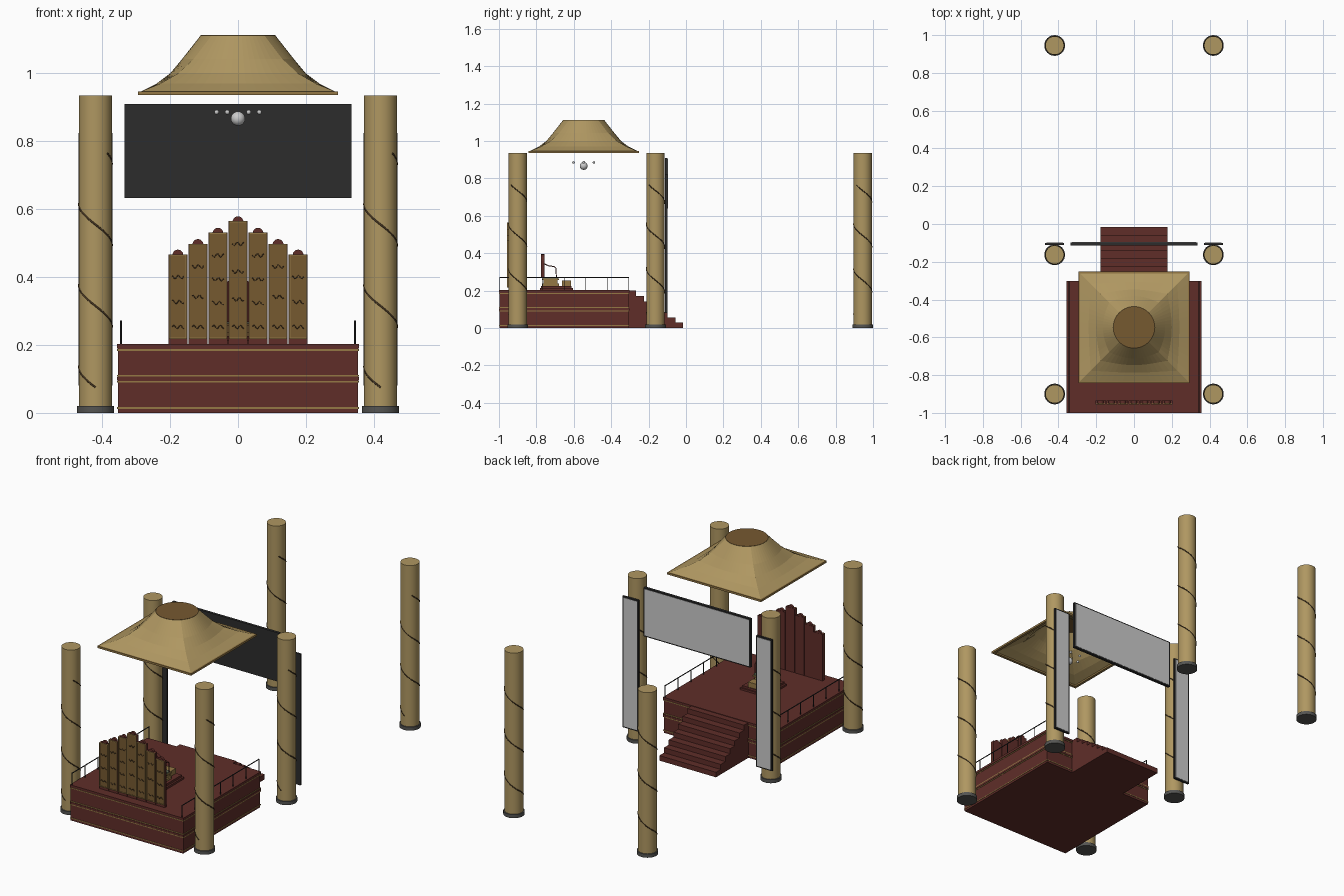
import bpy, bmesh
from math import sin, cos, pi, radians
from mathutils import Matrix, Vector

if "Cube" in bpy.data.objects:
    bpy.data.objects.remove(bpy.data.objects["Cube"])


def mat(name, r, g, b):
    m = bpy.data.materials.new(name)
    m.diffuse_color = (r, g, b, 1)
    m.use_nodes = True
    m.node_tree.nodes["Principled BSDF"].inputs["Base Color"].default_value = m.diffuse_color
    return m


TAN = mat("tan", 0.43, 0.31, 0.12)
BROWN = mat("carved_brown", 0.18, 0.10, 0.03)
GOLD = mat("gold_trim", 0.30, 0.19, 0.06)
RED = mat("dark_red", 0.115, 0.027, 0.022)
DARK = mat("charcoal", 0.025, 0.025, 0.025)
STONE = mat("stone", 0.09, 0.09, 0.085)
CARVE = mat("carving", 0.06, 0.035, 0.015)
TEAL = mat("cushion", 0.16, 0.20, 0.13)


def finish(name, bm, material, smooth=False):
    bmesh.ops.recalc_face_normals(bm, faces=bm.faces)
    me = bpy.data.meshes.new(name)
    bm.to_mesh(me)
    bm.free()
    ob = bpy.data.objects.new(name, me)
    bpy.context.collection.objects.link(ob)
    if material:
        me.materials.append(material)
    if smooth:
        bpy.context.view_layer.objects.active = ob
        ob.select_set(True)
        bpy.ops.object.shade_smooth_by_angle(angle=radians(35))
        ob.select_set(False)
    return ob


def boxes(name, specs, material):
    """Each spec is x0, x1, y0, y1, z0, z1."""
    bm = bmesh.new()
    for x0, x1, y0, y1, z0, z1 in specs:
        m = Matrix.Translation(((x0 + x1) / 2, (y0 + y1) / 2, (z0 + z1) / 2))
        bmesh.ops.create_cube(bm, size=1, matrix=m @ Matrix.Diagonal((x1 - x0, y1 - y0, z1 - z0, 1)))
    return finish(name, bm, material)


def cylinder(name, x, y, z0, z1, r, material, seg=32, r2=None):
    bm = bmesh.new()
    bmesh.ops.create_cone(bm, cap_ends=True, segments=seg, radius1=r, radius2=r2 or r, depth=z1 - z0,
                          matrix=Matrix.Translation((x, y, (z0 + z1) / 2)))
    return finish(name, bm, material, True)


def tubes(name, paths, r, material):
    cu = bpy.data.curves.new(name, 'CURVE')
    cu.dimensions = '3D'
    cu.bevel_depth = r
    cu.bevel_resolution = 1
    cu.use_fill_caps = True
    for pts in paths:
        s = cu.splines.new('POLY')
        s.points.add(len(pts) - 1)
        for p, c in zip(s.points, pts):
            p.co = (*c, 1)
    cu.materials.append(material)
    ob = bpy.data.objects.new(name, cu)
    bpy.context.collection.objects.link(ob)
    return ob


# six columns with stone bases and a spiral vine
for sx in (-1, 1):
    for y in (-0.9, -0.163, 0.945):
        x = sx * 0.42
        cylinder("column_base", x, y, 0, 0.02, 0.055, STONE)
        cylinder("column", x, y, 0.018, 0.935, 0.049, TAN)
        vine = []
        for i in range(70):
            a = -pi / 4 + i * 2 * pi / 24
            vine.append((x + 0.0485 * cos(a), y + 0.0485 * sin(a), 0.765 - i * 0.24 / 24))
        tubes("column_vine", [vine], 0.003, CARVE)

# platform with overhanging top and trim bands
boxes("platform", [(-0.354, 0.354, -0.997, -0.306, 0, 0.2)], RED)
boxes("platform_mouldings", [(-0.357, 0.357, -1, -0.303, a, b)
                             for a, b in ((0.095, 0.106), (0.19, 0.203))], RED)
boxes("platform_trim", [(-0.356, 0.356, -0.999, -0.304, z, z + 0.005)
                        for z in (0.012, 0.089, 0.107, 0.183)], GOLD)

# stairs at the back
boxes("stairs", [(-0.178, 0.178, -0.31, -0.015 - 0.042 * i, 0.0286 * i, 0.0286 * (i + 1))
                 for i in range(7)], RED)

# side railings
for sx in (-1, 1):
    x = sx * 0.345
    posts = [[(x, -0.996 + i * 0.115, 0.2), (x, -0.996 + i * 0.115, 0.272)] for i in range(7)]
    tubes("railing", posts + [[(x, -0.997, 0.27), (x, -0.305, 0.27)]], 0.0027, DARK)

# seven-leaf carved folding screen
boards, faces, frames, waves = [], [], [], []
crest = bmesh.new()
for i in range(-3, 4):
    x = i * 0.059
    top = (0.565, 0.531, 0.498, 0.467)[abs(i)]
    boards.append((x - 0.028, x + 0.028, -0.95, -0.934, 0.2, top))
    faces.append((x - 0.024, x + 0.024, -0.953, -0.949, 0.222, top - 0.004))
    for s in (-1, 1):
        frames.append((x + s * 0.025 - 0.002, x + s * 0.025 + 0.002, -0.956, -0.949, 0.218, top))
    for z in (0.218, top - 0.004):
        frames.append((x - 0.027, x + 0.027, -0.956, -0.949, z, z + 0.004))
    n = 4 if abs(i) < 2 else 3
    for k in range(n):
        z = 0.253 + k * (top - 0.32) / (n - 1)
        waves.append([(x - 0.017 + j * 0.0034, -0.9535, z + 0.005 * sin(j * 1.1 + k)) for j in range(11)])
    # rounded crest
    bmesh.ops.create_cone(crest, cap_ends=True, segments=20, radius1=0.016, radius2=0.016, depth=0.014,
                          matrix=Matrix.Translation((x, -0.942, top - 0.002)) @ Matrix.Rotation(pi / 2, 4, 'X'))
boxes("screen_boards", boards, RED)
boxes("screen_faces", faces, BROWN)
boxes("screen_frames", frames, GOLD)
tubes("screen_carvings", waves, 0.0016, CARVE)
finish("screen_crests", crest, RED, True)

# throne on a small dais
boxes("throne_dais", [(-0.085, 0.085, -0.78, -0.605, 0.2, 0.214),
                      (-0.075, 0.075, -0.775, -0.612, 0.213, 0.226)], RED)
boxes("throne_seat", [(-0.058, 0.058, -0.77, -0.68, 0.225, 0.238),
                      (-0.05, 0.05, -0.763, -0.687, 0.238, 0.256),
                      (-0.058, 0.058, -0.77, -0.68, 0.256, 0.264)], GOLD)
boxes("throne_cushion", [(-0.053, 0.053, -0.765, -0.685, 0.264, 0.272)], TEAL)
boxes("footstool", [(-0.04, 0.04, -0.662, -0.615, 0.225, 0.255)], GOLD)
bm = bmesh.new()
outline = [(-0.045, 0.268), (0.045, 0.268), (0.05, 0.34)]
outline += [(0.05 * cos(a * pi / 10), 0.36 + 0.035 * sin(a * pi / 10)) for a in range(11)] + [(-0.05, 0.34)]
f = bm.faces.new([bm.verts.new((x, -0.776, z)) for x, z in outline])
ext = bmesh.ops.extrude_face_region(bm, geom=[f])
bmesh.ops.translate(bm, vec=Vector((0, 0.02, 0)),
                    verts=[v for v in ext["geom"] if isinstance(v, bmesh.types.BMVert)])
finish("throne_back", bm, RED)
tubes("throne_arms", [[(s * 0.05, -0.76, 0.345), (s * 0.053, -0.735, 0.333), (s * 0.053, -0.705, 0.329),
                       (s * 0.053, -0.695, 0.32), (s * 0.053, -0.693, 0.268)] for s in (-1, 1)], 0.003, RED)

# display panels hung on the middle columns, lit side facing the stairs
panels = [(-0.335, 0.335, -0.113, -0.098, 0.633, 0.91)]
panels += [(s * 0.42 - 0.05, s * 0.42 + 0.05, -0.111, -0.1, 0.08, 0.825) for s in (-1, 1)]
boxes("display_housings", panels, DARK)
boxes("display_faces", [(a + 0.007, b - 0.007, d - 0.002, d + 0.0015, e + 0.007, g - 0.007)
                        for a, b, c, d, e, g in panels], None)

# canopy: square eave sweeping up to a round crown
CY, N = -0.547, 64
bm = bmesh.new()
rings = []
for h, z, t in ((0.288, 0.946, 0), (0.24, 0.97, 0.15), (0.2, 1.0, 0.4),
                (0.165, 1.042, 0.7), (0.11, 1.112, 1)):
    ring = []
    for i in range(N):
        a = 2 * pi * i / N
        r = h * ((1 - t) / max(abs(cos(a)), abs(sin(a))) + t)
        ring.append(bm.verts.new((r * cos(a), CY + r * sin(a), z)))
    rings.append(ring)
for lo, hi in zip(rings, rings[1:]):
    for i in range(N):
        j = (i + 1) % N
        bm.faces.new((lo[i], lo[j], hi[j], hi[i]))
roof = finish("canopy", bm, TAN)
sol = roof.modifiers.new("thickness", 'SOLIDIFY')
sol.thickness = 0.004
cylinder("canopy_crown", 0, CY, 1.106, 1.113, 0.11, BROWN, 48)
E, I = 0.295, 0.28
boxes("canopy_eave", [(-E, E, CY - E, CY - I, 0.936, 0.947), (-E, E, CY + I, CY + E, 0.936, 0.947),
                      (-E, -I, CY - I, CY + I, 0.936, 0.947), (I, E, CY - I, CY + I, 0.936, 0.947)], GOLD)

# large pearl with a ring of six small ones
bm = bmesh.new()
bmesh.ops.create_uvsphere(bm, u_segments=20, v_segments=12, radius=0.021,
                          matrix=Matrix.Translation((0, CY, 0.867)))
for k in range(6):
    a = k * pi / 3
    bmesh.ops.create_uvsphere(bm, u_segments=12, v_segments=8, radius=0.007,
                              matrix=Matrix.Translation((0.063 * cos(a), CY + 0.063 * sin(a), 0.886)))
finish("hanging_pearls", bm, None, True)
